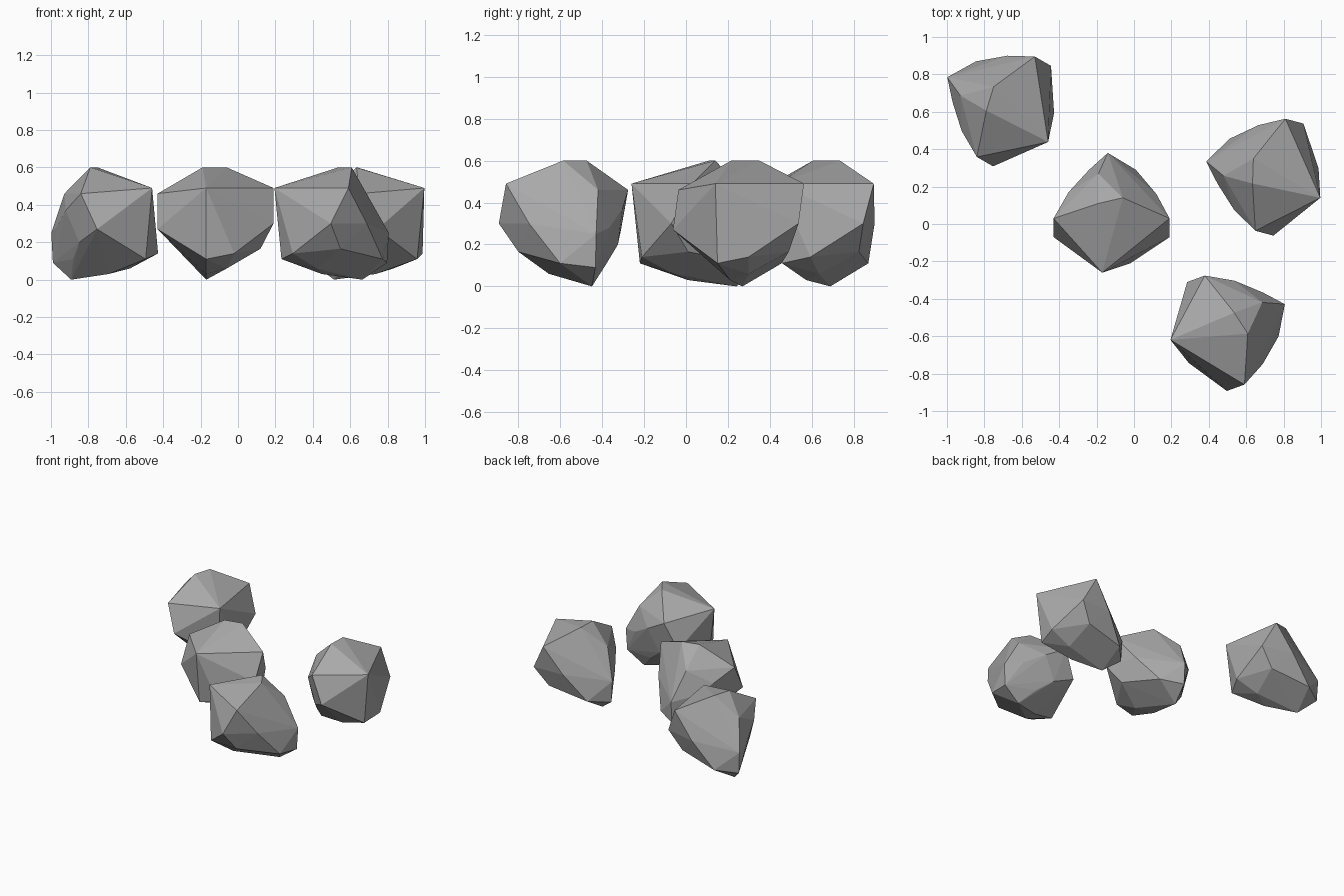
import bpy
import bmesh
from math import radians

default_cube = bpy.data.objects.get("Cube")
if default_cube:
    bpy.data.objects.remove(default_cube, do_unlink=True)

# Stone colour
stone = bpy.data.materials.new("grey_stone")
stone.use_nodes = True
colour = (0.4, 0.4, 0.4, 1.0)
stone.diffuse_color = colour
shader = stone.node_tree.nodes["Principled BSDF"]
shader.inputs["Base Color"].default_value = colour
shader.inputs["Roughness"].default_value = 0.9

# Corner points of one chipped boulder, from its crest down to its base
crest = [(-.19, .11, .6), (-.06, .14, .6)]
shoulder = [(-.17, -.26, .49), (.19, .03, .49), (-.43, .03, .46),
            (-.19, .27, .46), (-.35, .17, .37)]
waist = [(.19, -.07, .3), (.12, .16, .3), (-.43, -.07, .27),
         (-.24, .29, .28), (-.14, .38, .25), (-.36, .08, .2)]
skirt = [(.12, .01, .165), (-.02, -.21, .14), (-.17, -.22, .11),
         (.01, .29, .11), (-.27, .17, .11), (-.14, .37, .09)]
base = [(-.06, -.06, .06), (-.17, .01, .03), (-.17, .24, 0)]
PIVOT_X, PIVOT_Y = -.125, .125


def make_boulder_mesh():
    """Wrap the corner points in a faceted convex skin around the pivot."""
    bm = bmesh.new()
    for x, y, z in crest + shoulder + waist + skirt + base:
        bm.verts.new((x - PIVOT_X, y - PIVOT_Y, z))
    bmesh.ops.convex_hull(bm, input=bm.verts[:])
    loose = [v for v in bm.verts if not v.link_faces]
    bmesh.ops.delete(bm, geom=loose, context="VERTS")
    bmesh.ops.recalc_face_normals(bm, faces=bm.faces[:])
    mesh = bpy.data.meshes.new("boulder")
    bm.to_mesh(mesh)
    bm.free()
    mesh.materials.append(stone)
    return mesh


# Four turned copies of the boulder
boulder = make_boulder_mesh()
placements = {
    "centre_rock": (PIVOT_X, PIVOT_Y, 0),
    "back_right_rock": (-.77, .67, 60),
    "back_left_rock": (.636, .283, 75),
    "front_left_rock": (.572, -.53, -70),
}
for name, (x, y, turn) in placements.items():
    rock = bpy.data.objects.new(name, boulder)
    rock.location = (x, y, 0)
    rock.rotation_euler.z = radians(turn)
    bpy.context.collection.objects.link(rock)
